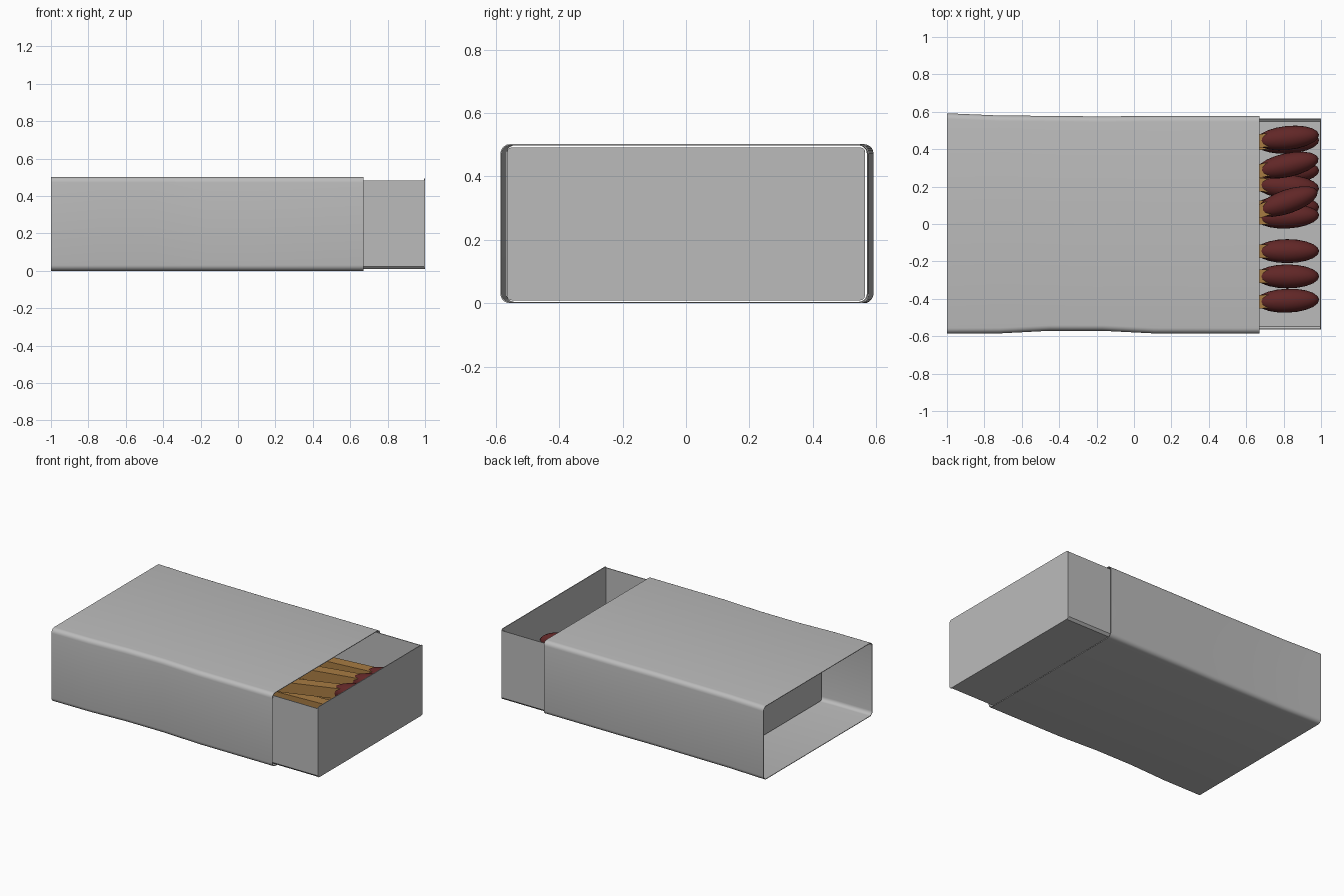
import bpy, bmesh, math
from mathutils import Matrix, Vector

if "Cube" in bpy.data.objects:
    bpy.data.objects.remove(bpy.data.objects["Cube"])


def material(name, rgb):
    m = bpy.data.materials.new(name)
    m.diffuse_color = (*rgb, 1)
    m.use_nodes = True
    m.node_tree.nodes["Principled BSDF"].inputs["Base Color"].default_value = m.diffuse_color
    return m


CARD = material("grey card", (0.5, 0.5, 0.5))
WOOD = material("match wood", (0.39, 0.20, 0.055))
RED = material("dark red tip", (0.12, 0.02, 0.02))


def finish(name, bm, mat, smooth=True):
    bmesh.ops.recalc_face_normals(bm, faces=bm.faces)
    me = bpy.data.meshes.new(name)
    bm.to_mesh(me)
    bm.free()
    me.materials.append(mat)
    ob = bpy.data.objects.new(name, me)
    bpy.context.collection.objects.link(ob)
    if smooth:
        bpy.ops.object.select_all(action='DESELECT')
        ob.select_set(True)
        bpy.context.view_layer.objects.active = ob
        bpy.ops.object.shade_smooth_by_angle(angle=math.radians(40))
    return ob


def rounded_section(y0, y1, z0, z1, r, n=5):
    pts = []
    for k, (cy, cz) in enumerate([(y1 - r, z1 - r), (y0 + r, z1 - r),
                                  (y0 + r, z0 + r), (y1 - r, z0 + r)]):
        for i in range(n + 1):
            a = math.pi / 2 * (k + i / n)
            pts.append((cy + r * math.cos(a), cz + r * math.sin(a)))
    return pts


# Sleeve: rounded tube with slightly wavy sides, open at both ends
T = 0.004
stations = [(-1, -.586, .592), (-.72, -.585, .58), (-.45, -.571, .578),
            (-.17, -.571, .575), (.11, -.585, .578), (.67, -.586, .578)]
bm = bmesh.new()
outer, inner = [], []
for x, y0, y1 in stations:
    outer.append([bm.verts.new((x, y, z)) for y, z in
                  rounded_section(y0, y1, 0, .502, .03)])
    inner.append([bm.verts.new((x, y, z)) for y, z in
                  rounded_section(y0 + T, y1 - T, T, .502 - T, .03 - T)])
rings = outer + inner[::-1]
for a, b in zip(rings, rings[1:] + rings[:1]):
    for i in range(len(a)):
        j = (i + 1) % len(a)
        bm.faces.new((a[i], a[j], b[j], b[i]))
finish("sleeve", bm, CARD)


# Tray: U-shaped trough plus an end panel at each end
X0, X1, Y, Z0 = -.63, 1.0, .565, .009
W = .005
c = .015
half = [(Y, .482), (Y, Z0 + c), (Y - c, Z0)]
half_in = [(Y - W, .482), (Y - W, Z0 + c), (Y - c - .002, Z0 + W)]
profile = (half + [(-y, z) for y, z in half[::-1]]
           + [(-y, z) for y, z in half_in] + half_in[::-1])
bm = bmesh.new()
a, b = ([bm.verts.new((x, y, z)) for y, z in profile] for x in (X0 + W, X1 - W))
for i in range(len(profile)):
    j = (i + 1) % len(profile)
    bm.faces.new((a[i], a[j], b[j], b[i]))
bm.faces.new(a)
bm.faces.new(b)
finish("tray_trough", bm, CARD, False)

for name, x in (("tray_back_end", X0), ("tray_front_end", X1 - W)):
    bm = bmesh.new()
    sec = rounded_section(-Y, Y, Z0, .492, c, 3)
    f = bm.faces.new([bm.verts.new((x, y, z)) for y, z in sec])
    ext = bmesh.ops.extrude_face_region(bm, geom=[f], use_keep_orig=True)
    bmesh.ops.translate(bm, vec=(W, 0, 0),
                        verts=[v for v in ext["geom"] if isinstance(v, bmesh.types.BMVert)])
    finish(name, bm, CARD, False)


# Matches: head y, head z, turn in degrees
matches = [(-.41, .09, 2), (-.28, .09, 0), (-.145, .09, 0),
           (.04, .17, 3), (.20, .17, -4), (.12, .275, 19),
           (.315, .265, 12), (.46, .25, 6),
           (.09, .08, 0), (.28, .08, 2), (.44, .10, 3)]
for n, (y, z, turn) in enumerate(matches, 1):
    place = Matrix.Translation((.82, y, z)) @ Matrix.Rotation(math.radians(turn), 4, 'Z')
    bm = bmesh.new()
    bmesh.ops.create_cube(bm, size=1, matrix=place @ Matrix.Translation((-.66, 0, 0))
                          @ Matrix.Diagonal((1.32, .072, .072, 1)))
    finish(f"match_stick_{n}", bm, WOOD, False)
    bm = bmesh.new()
    bmesh.ops.create_uvsphere(bm, u_segments=20, v_segments=12, radius=1,
                              matrix=place @ Matrix.Diagonal((.17, .064, .064, 1)))
    finish(f"match_head_{n}", bm, RED)
